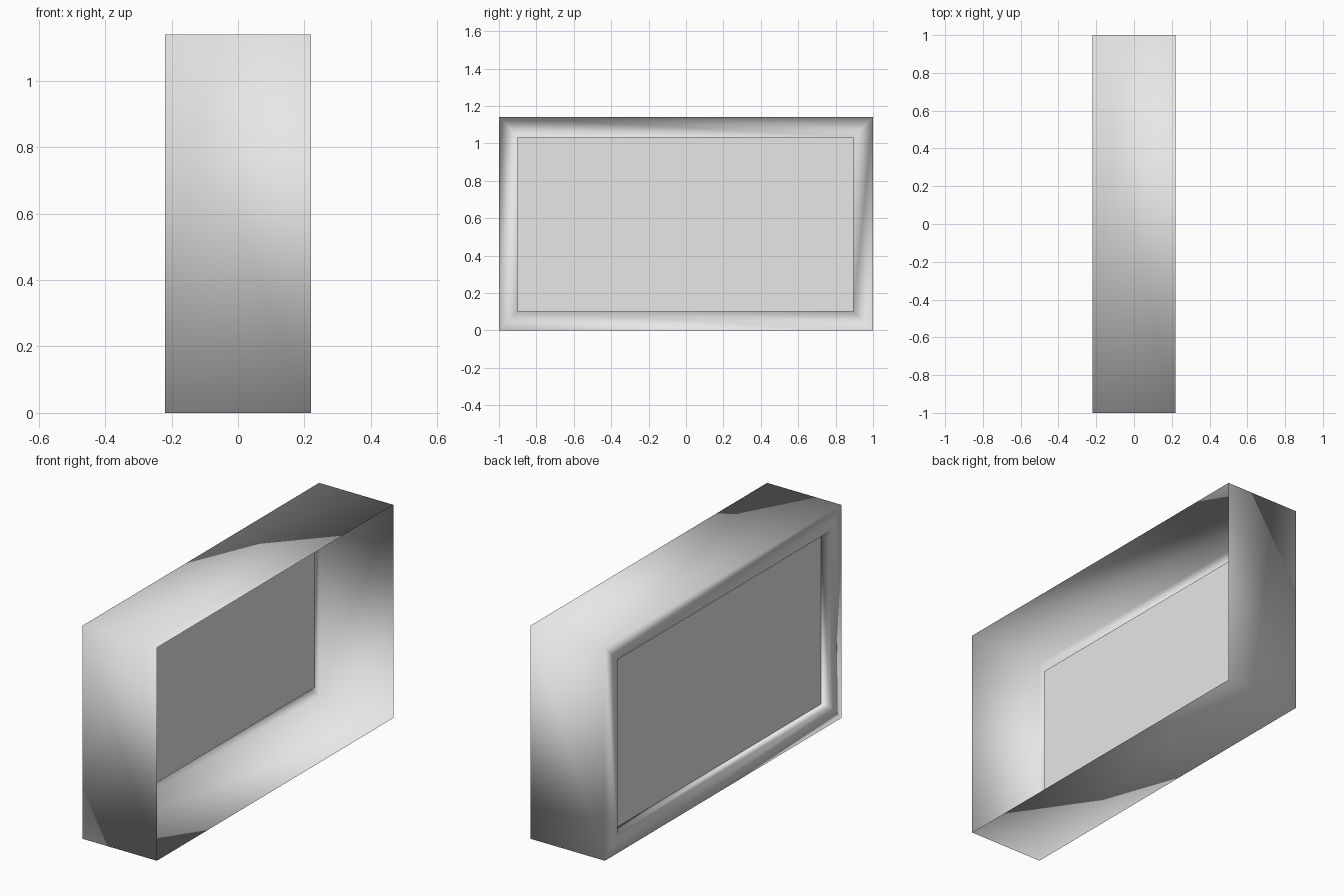
import bpy
import bmesh

cube = bpy.data.objects.get("Cube")
if cube:
    bpy.data.objects.remove(cube, do_unlink=True)

HALF_WIDTH, HALF_LENGTH, HEIGHT = 0.22, 1.0, 1.14
RECESS = 0.05

grey = bpy.data.materials.new("light grey")
grey.use_nodes = True
colour = (0.8, 0.8, 0.8, 1)
grey.diffuse_color = colour
grey.node_tree.nodes["Principled BSDF"].inputs["Base Color"].default_value = colour


def ring(bm, x, y0, y1, z0, z1):
    """Four corners of an upright rectangle at one x position."""
    return [bm.verts.new((x, y, z)) for y, z in ((y0, z0), (y1, z0), (y1, z1), (y0, z1))]


def bridge(bm, a, b):
    """Join two rings with four outward-facing quads."""
    for i in range(4):
        j = (i + 1) % 4
        bm.faces.new((b[i], b[j], a[j], a[i]))


def finish(bm, name, smooth):
    mesh = bpy.data.meshes.new(name)
    for face in bm.faces:
        face.smooth = smooth
    bm.to_mesh(mesh)
    bm.free()
    mesh.materials.append(grey)
    bpy.context.collection.objects.link(bpy.data.objects.new(name, mesh))


outer = (-HALF_LENGTH, HALF_LENGTH, 0, HEIGHT)
opening = (-0.9, 0.895, 0.1, 1.035)

# Thin casing: open side, outer walls, flange, then recessed reveal
bm = bmesh.new()
rings = [ring(bm, HALF_WIDTH, *outer), ring(bm, -HALF_WIDTH, *outer),
         ring(bm, -HALF_WIDTH, *opening), ring(bm, -HALF_WIDTH + RECESS, *opening)]
for a, b in zip(rings, rings[1:]):
    bridge(bm, a, b)
finish(bm, "casing", True)

# Flat panel set into the recess
bm = bmesh.new()
corners = ring(bm, -HALF_WIDTH + RECESS, *opening)
bm.faces.new(corners[::-1])
finish(bm, "screen_panel", False)
